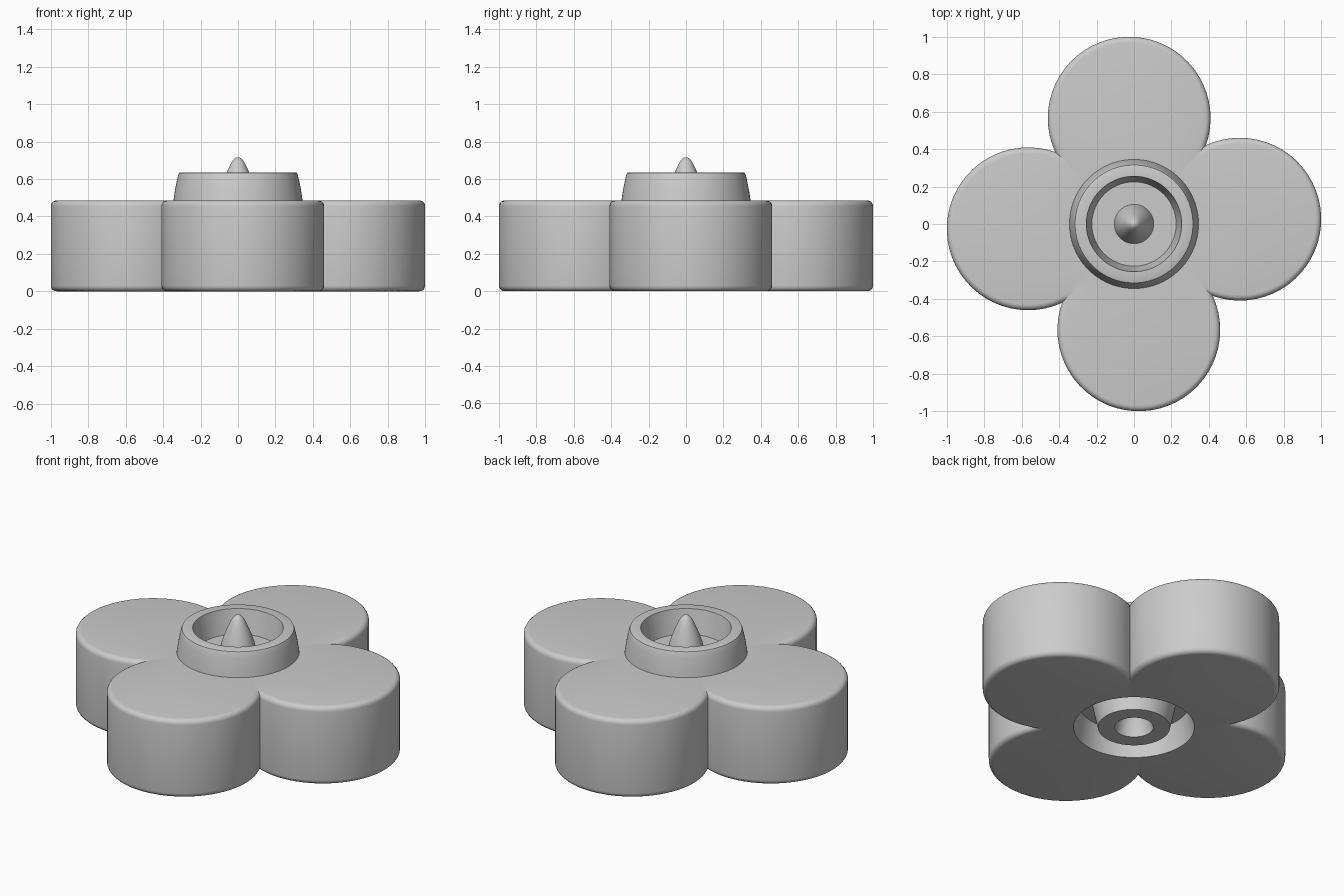
import bpy, bmesh
from math import sin, cos, pi, radians, atan2, sqrt

cube = bpy.data.objects.get("Cube")
if cube:
    bpy.data.objects.remove(cube, do_unlink=True)

grey = bpy.data.materials.new("light grey")
grey.use_nodes = True
colour = (0.6, 0.6, 0.6, 1)
grey.diffuse_color = colour
grey.node_tree.nodes["Principled BSDF"].inputs["Base Color"].default_value = colour

STEPS = 36                 # segments per petal
COUNT = 4 * STEPS
TWIST = radians(2.6)       # petals are turned slightly
REACH, PETAL = 0.566, 0.435
HEIGHT, EDGE = 0.485, 0.03


def circle(r, z):
    start = TWIST - pi / 4
    return [(r * cos(start + 2 * pi * i / COUNT), r * sin(start + 2 * pi * i / COUNT), z)
            for i in range(COUNT)]


def clover(inset, z):
    """Outline of four overlapping discs, pulled in by inset."""
    r = PETAL - inset
    half = REACH / sqrt(2)
    notch = (half + sqrt(r * r - half * half)) / sqrt(2)
    sweep = atan2(notch, notch - REACH)
    points = []
    for k in range(4):
        turn = TWIST + k * pi / 2
        for i in range(STEPS):
            a = turn - sweep + 2 * sweep * i / STEPS
            points.append((REACH * cos(turn) + r * cos(a), REACH * sin(turn) + r * sin(a), z))
    return points


def loft(name, loops):
    """Skin between successive closed loops of equal length."""
    bm = bmesh.new()
    rings = [[bm.verts.new(p) for p in loop] for loop in loops]
    for a, b in zip(rings, rings[1:]):
        for i in range(COUNT):
            j = (i + 1) % COUNT
            bm.faces.new((a[i], a[j], b[j], b[i]))
    bmesh.ops.remove_doubles(bm, verts=bm.verts, dist=0.00001)
    mesh = bpy.data.meshes.new(name)
    bm.to_mesh(mesh)
    bm.free()
    mesh.materials.append(grey)
    obj = bpy.data.objects.new(name, mesh)
    bpy.context.collection.objects.link(obj)
    bpy.ops.object.select_all(action='DESELECT')
    obj.select_set(True)
    bpy.context.view_layer.objects.active = obj
    bpy.ops.object.shade_smooth_by_angle(angle=radians(32))
    return obj


def lathe(name, profile):
    return loft(name, [circle(r, z) for r, z in profile])


# Petal block with rounded top and bottom edges
arc = [i * pi / 10 for i in range(6)]
bottom = [clover(EDGE * (1 - sin(a)), EDGE * (1 - cos(a))) for a in arc]
top = [clover(EDGE * (1 - cos(a)), HEIGHT - EDGE * (1 - sin(a))) for a in arc]
loft("petal_block", [circle(0.34, 0)] + bottom + top + [circle(0.345, HEIGHT)])

# Raised collar with its cupped inside and floor
lathe("top_collar", [(0.345, HEIGHT), (0.337, 0.54), (0.326, 0.595), (0.319, 0.623),
                     (0.315, 0.632), (0.308, 0.635), (0.255, 0.635), (0.246, 0.59),
                     (0.236, 0.54), (0.225, 0.49), (0.105, 0.49)])

# Rounded centre pin
pin = [(0.105, 0.49), (0.094, 0.54), (0.078, 0.59), (0.06, 0.635), (0.046, 0.667),
       (0.033, 0.692), (0.02, 0.708), (0.01, 0.714), (0, 0.716)]
lathe("centre_pin", pin)

# Underside socket: pin hole, tapered plug, and ring-shaped recess
hole = [(r * 1.04, z - 0.49) for r, z in reversed(pin)]
lathe("pin_hole", hole)
lathe("underside_plug", [(0.109, 0), (0.203, 0), (0.214, 0.05), (0.225, 0.1), (0.236, 0.155)])
lathe("underside_recess", [(0.236, 0.155), (0.312, 0.155), (0.322, 0.11), (0.332, 0.055), (0.34, 0)])
